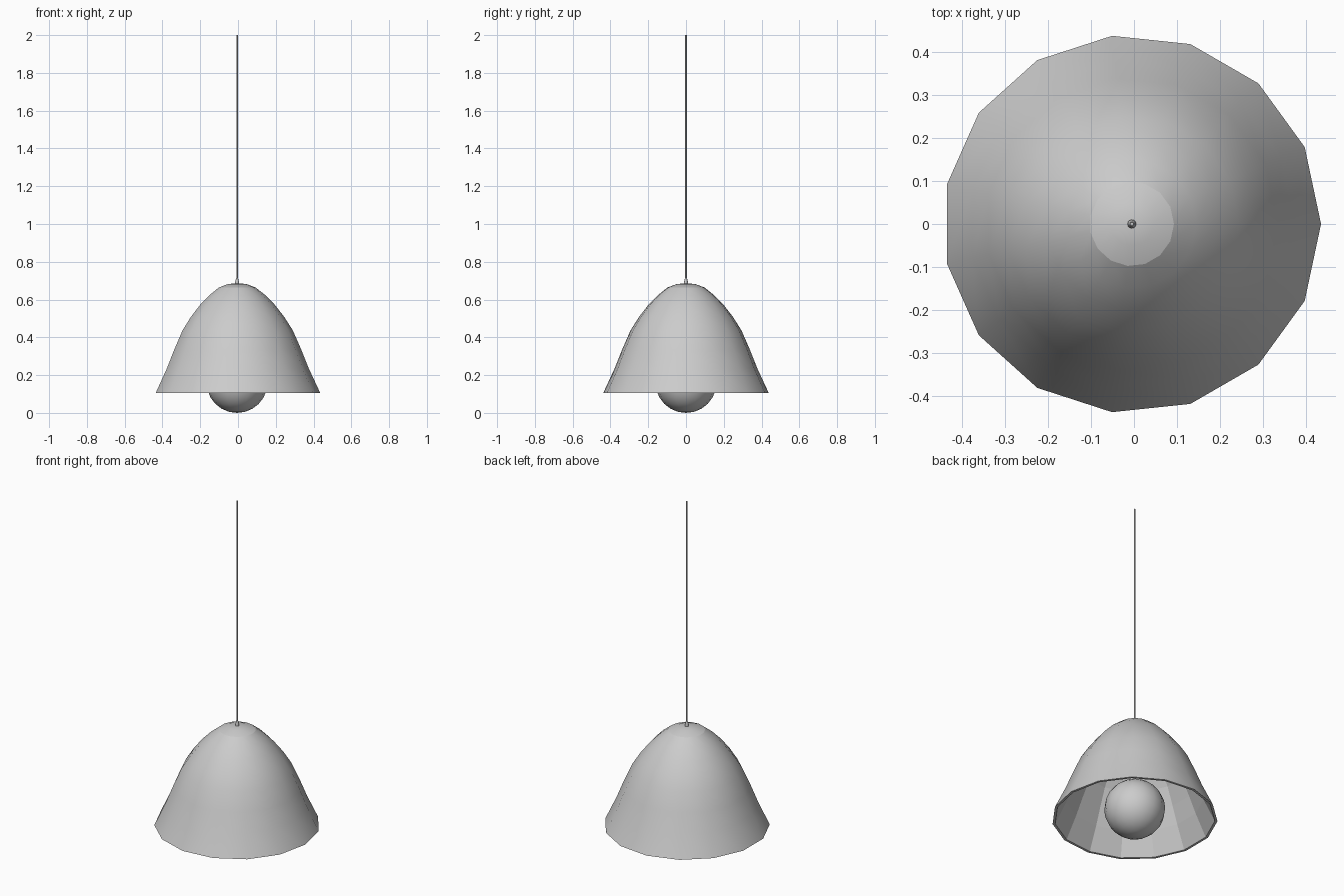
import bpy, bmesh, math

if "Cube" in bpy.data.objects:
    bpy.data.objects.remove(bpy.data.objects["Cube"])

CX = -0.005   # axis of the 15-sided shade
N = 15


def lathe(name, profile, segs, flat_from=None, sharp_rings=()):
    """Spin (radius, z) points round the axis; rows from flat_from on stay faceted."""
    bm = bmesh.new()
    rings = []
    for r, z in profile:
        if r == 0:
            rings.append([bm.verts.new((0, 0, z))] * segs)
        else:
            rings.append([bm.verts.new((r * math.cos(2 * math.pi * i / segs),
                                        r * math.sin(2 * math.pi * i / segs), z))
                          for i in range(segs)])
    for k in range(len(rings) - 1):
        a, b = rings[k], rings[k + 1]
        for i in range(segs):
            j = (i + 1) % segs
            quad = list(dict.fromkeys([a[i], b[i], b[j], a[j]]))
            f = bm.faces.new(quad)
            f.smooth = flat_from is None or k < flat_from
    for k in sharp_rings:
        for i in range(segs):
            e = bm.edges.get((rings[k][i], rings[k][(i + 1) % segs]))
            e.smooth = False
    bmesh.ops.recalc_face_normals(bm, faces=bm.faces)
    me = bpy.data.meshes.new(name)
    bm.to_mesh(me)
    bm.free()
    ob = bpy.data.objects.new(name, me)
    ob.location.x = CX
    bpy.context.collection.objects.link(ob)
    return ob


# Shade: smooth outer bell, thin rim, faceted inner wall
outer = [(0, 0.687), (0.05, 0.682), (0.098, 0.664), (0.15, 0.623), (0.2, 0.572),
         (0.25, 0.508), (0.295, 0.437), (0.34, 0.335), (0.38, 0.235), (0.44, 0.106)]
inner = [(0.426, 0.106), (0.366, 0.235), (0.327, 0.33), (0.283, 0.43),
         (0.239, 0.5), (0.19, 0.562), (0.142, 0.613), (0.093, 0.652), (0, 0.674)]
lathe("shade", outer + inner, N, flat_from=len(outer) - 1, sharp_rings=(2, len(outer) - 1))

# Cord and its small tapered grip
lathe("cord", [(0, 0.66), (0.004, 0.66), (0.004, 2.0), (0, 2.0)], 8, sharp_rings=(1, 2))
lathe("cord_grip", [(0, 0.675), (0.01, 0.675), (0.01, 0.695), (0.005, 0.714), (0, 0.714)],
      12, sharp_rings=(1, 3))

# Globe bulb
bpy.ops.mesh.primitive_uv_sphere_add(segments=16, ring_count=12, radius=0.162,
                                     location=(CX, 0, 0.162))
bpy.context.object.name = "bulb"
bpy.ops.object.shade_smooth()
